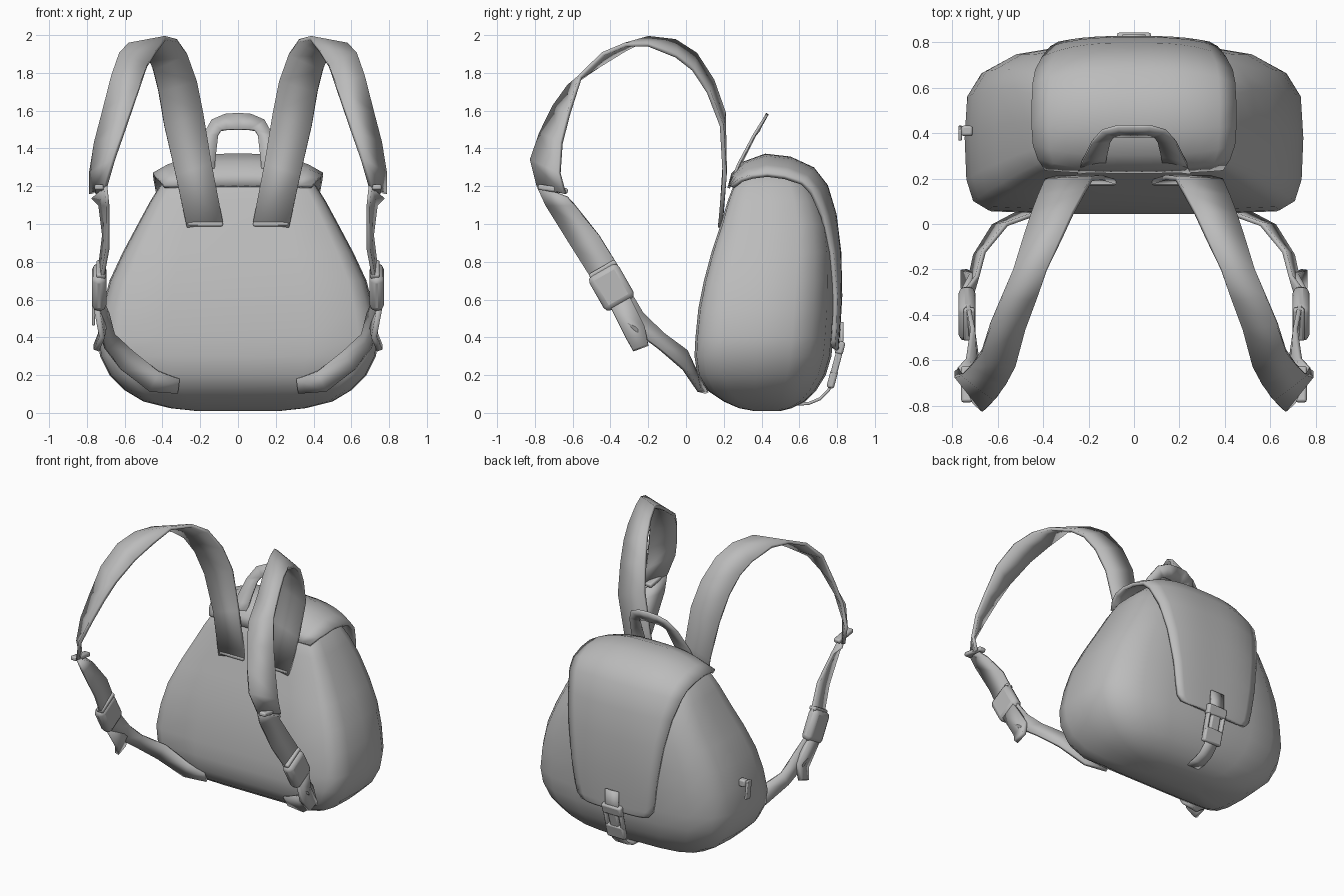
import bpy, math
from mathutils import Vector, Matrix

cube = bpy.data.objects.get("Cube")
if cube:
    bpy.data.objects.remove(cube, do_unlink=True)

GREY = (0.5, 0.5, 0.5, 1)
fabric = bpy.data.materials.new("grey fabric")
fabric.use_nodes = True
fabric.diffuse_color = GREY
fabric.node_tree.nodes["Principled BSDF"].inputs["Base Color"].default_value = GREY


def make(name, verts, faces, angle=40):
    mesh = bpy.data.meshes.new(name)
    mesh.from_pydata([tuple(v) for v in verts], [], faces)
    mesh.materials.append(fabric)
    obj = bpy.data.objects.new(name, mesh)
    bpy.context.collection.objects.link(obj)
    bpy.ops.object.select_all(action="DESELECT")
    obj.select_set(True)
    bpy.context.view_layer.objects.active = obj
    bpy.ops.object.mode_set(mode="EDIT")
    bpy.ops.mesh.select_all(action="SELECT")
    bpy.ops.mesh.normals_make_consistent(inside=False)
    bpy.ops.object.mode_set(mode="OBJECT")
    bpy.ops.object.shade_smooth_by_angle(angle=math.radians(angle))
    return obj


def mirror(obj):
    obj.modifiers.new("Mirror", "MIRROR")
    return obj


def sheet(name, rows, thickness, offset=0):
    """Skin a grid of points and thicken it."""
    n = len(rows[0])
    faces = [(i * n + j, i * n + j + 1, (i + 1) * n + j + 1, (i + 1) * n + j)
             for i in range(len(rows) - 1) for j in range(n - 1)]
    obj = make(name, [p for row in rows for p in row], faces)
    solid = obj.modifiers.new("Thickness", "SOLIDIFY")
    solid.thickness = thickness
    solid.offset = offset
    return obj


def box(name, centre, size, bevel=0.01, turn=0):
    """Bevelled box turned about the x axis."""
    rot = Matrix.Rotation(turn, 3, "X")
    corners = [(a, b, c) for a in (-1, 1) for b in (-1, 1) for c in (-1, 1)]
    verts = [Vector(centre) + rot @ Vector([k * s / 2 for k, s in zip(p, size)]) for p in corners]
    faces = [(0, 1, 3, 2), (4, 6, 7, 5), (0, 4, 5, 1), (2, 3, 7, 6), (0, 2, 6, 4), (1, 5, 7, 3)]
    obj = make(name, verts, faces)
    mod = obj.modifiers.new("Bevel", "BEVEL")
    mod.width = bevel
    mod.segments = 2
    return obj


# Body: one rounded outline lofted through heights (z, half width, front y, rear y)
half = [(0, 0), (.5, 0), (.86, .015), (.95, .07), (.99, .2), (1, .45),
        (.985, .7), (.9, .84), (.72, .94), (.45, .985), (0, 1)]
outline = half + [(-u, v) for u, v in reversed(half[1:-1])]
levels = [(.01, .22, .36, .50), (.025, .36, .28, .56), (.06, .5, .2, .63), (.12, .6, .11, .69),
          (.2, .68, .06, .74), (.3, .73, .045, .77), (.4, .745, .05, .78), (.55, .72, .065, .79),
          (.7, .68, .095, .79), (.85, .61, .135, .785), (1, .53, .185, .765),
          (1.12, .465, .22, .725), (1.2, .415, .25, .68), (1.26, .35, .29, .63),
          (1.3, .27, .34, .57), (1.315, .12, .4, .5)]
n = len(outline)
verts = [(u * w, y0 + v * (y1 - y0), z) for z, w, y0, y1 in levels for u, v in outline]
faces = [(i * n + j, i * n + (j + 1) % n, (i + 1) * n + (j + 1) % n, (i + 1) * n + j)
         for i in range(len(levels) - 1) for j in range(n)]
faces += [tuple(range(n)), tuple(range(n * (len(levels) - 1), n * len(levels)))]
make("body", verts, faces, 60)

# Flap: rows (y, z, half width, edge drop) running over the top and down the rear
path = [(.235, 1.2, .39, .01), (.25, 1.26, .42, .05), (.31, 1.32, .44, .08), (.42, 1.36, .445, .1),
        (.55, 1.345, .445, .1), (.67, 1.29, .44, .09), (.74, 1.2, .43, .08), (.785, 1.05, .4, .06),
        (.81, .85, .365, .04), (.815, .62, .33, .025), (.805, .45, .305, .02),
        (.8, .38, .29, .02), (.797, .345, .26, .015), (.795, .335, .2, .01)]
rows = []
for i, (y, z, w, drop) in enumerate(path):
    a, b = path[max(i - 1, 0)], path[min(i + 1, len(path) - 1)]
    inward = Vector((0, b[1] - a[1], a[0] - b[0])).normalized()
    rows.append([Vector((w * s / 6, y, z)) + inward * drop * abs(s / 6) ** 3 for s in range(-6, 7)])
sheet("flap", rows, .025)

# Shoulder pad: pairs of inner and outer edge points from the panel over the top
pad = [((.08, .185, 1.01), (.27, .18, .98)), ((.14, .205, 1.32), (.33, .205, 1.26)),
       ((.185, .2, 1.59), (.39, .19, 1.52)), ((.22, .14, 1.76), (.42, .12, 1.7)),
       ((.27, .05, 1.9), (.45, .04, 1.82)), ((.32, -.06, 1.97), (.48, -.05, 1.89)),
       ((.385, -.2, 1.985), (.53, -.2, 1.95)), ((.43, -.33, 1.92), (.58, -.32, 1.95)),
       ((.48, -.46, 1.84), (.63, -.44, 1.9)), ((.52, -.62, 1.73), (.67, -.56, 1.78)),
       ((.56, -.7, 1.62), (.715, -.62, 1.59)), ((.61, -.77, 1.48), (.755, -.66, 1.43)),
       ((.66, -.82, 1.34), (.78, -.67, 1.27)), ((.7, -.785, 1.2), (.78, -.64, 1.16))]
mirror(sheet("shoulder_pads", pad, .022))

# Lower webbing from the pad through the buckle to the bottom of the panel
webbing = [((.7, -.785, 1.2), (.77, -.63, 1.14)), ((.69, -.74, 1.1), (.73, -.59, 1.1)),
           ((.69, -.6, .87), (.71, -.46, .94)), ((.72, -.5, .71), (.73, -.36, .78)),
           ((.74, -.4, .56), (.73, -.28, .62)), ((.73, -.28, .44), (.69, -.23, .53)),
           ((.7, -.14, .34), (.66, -.12, .42)), ((.62, -.01, .23), (.56, 0, .33)),
           ((.47, .07, .115), (.42, .05, .22)), ((.32, .11, .105), (.31, .07, .18))]
mirror(sheet("lower_webbing", webbing, .02))
tail = [((.75, -.4, .56), (.75, -.3, .62)), ((.72, -.32, .4), (.71, -.22, .46)),
        ((.75, -.28, .33), (.75, -.2, .36))]
mirror(sheet("webbing_tail", tail, .03))
mirror(box("strap_buckle", (.735, -.395, .665), (.075, .18, .21), .03, .52))
mirror(box("buckle_lip", (.725, -.44, .76), (.05, .16, .03), .01, .52))
mirror(box("pad_hem", (.735, -.705, 1.185), (.05, .16, .03), .01, -.15))
mirror(box("pad_anchor", (.175, .185, 1), (.19, .03, .025), .008))

# Carrying handle, outer and inner edges of one half
handle = [((.25, .225, 1.19), (.13, .24, 1.22)), ((.225, .28, 1.32), (.12, .3, 1.34)),
          ((.185, .36, 1.47), (.105, .365, 1.47)), ((.14, .41, 1.55), (.09, .385, 1.495)),
          ((.07, .43, 1.58), (.06, .385, 1.5)), ((0, .43, 1.585), (0, .385, 1.5))]
mirror(sheet("handle", handle, .014))

# Rear clasp: webbing tabs, two halves and side prongs
def band(name, points, width):
    sheet(name, [((-width, y, z), (width, y, z)) for y, z in points], .016)

band("flap_tab", [(.825, .48), (.825, .38), (.81, .32)], .05)
band("bottom_tab", [(.785, .2), (.755, .12), (.71, .075), (.65, .05), (.57, .045)], .045)
tilt = -.26
box("clasp_top", (0, .815, .345), (.15, .045, .07), .012, tilt)
box("clasp_middle", (0, .797, .265), (.07, .03, .12), .01, tilt)
box("clasp_bottom", (0, .775, .18), (.14, .04, .1), .012, tilt)
mirror(box("clasp_prongs", (.06, .797, .265), (.022, .035, .12), .008, tilt))

# Zip slider and puller on the right side
box("zip_slider", (-.735, .41, .575), (.05, .045, .05), .01)
box("zip_puller", (-.765, .4, .53), (.016, .05, .13), .006, .15)
